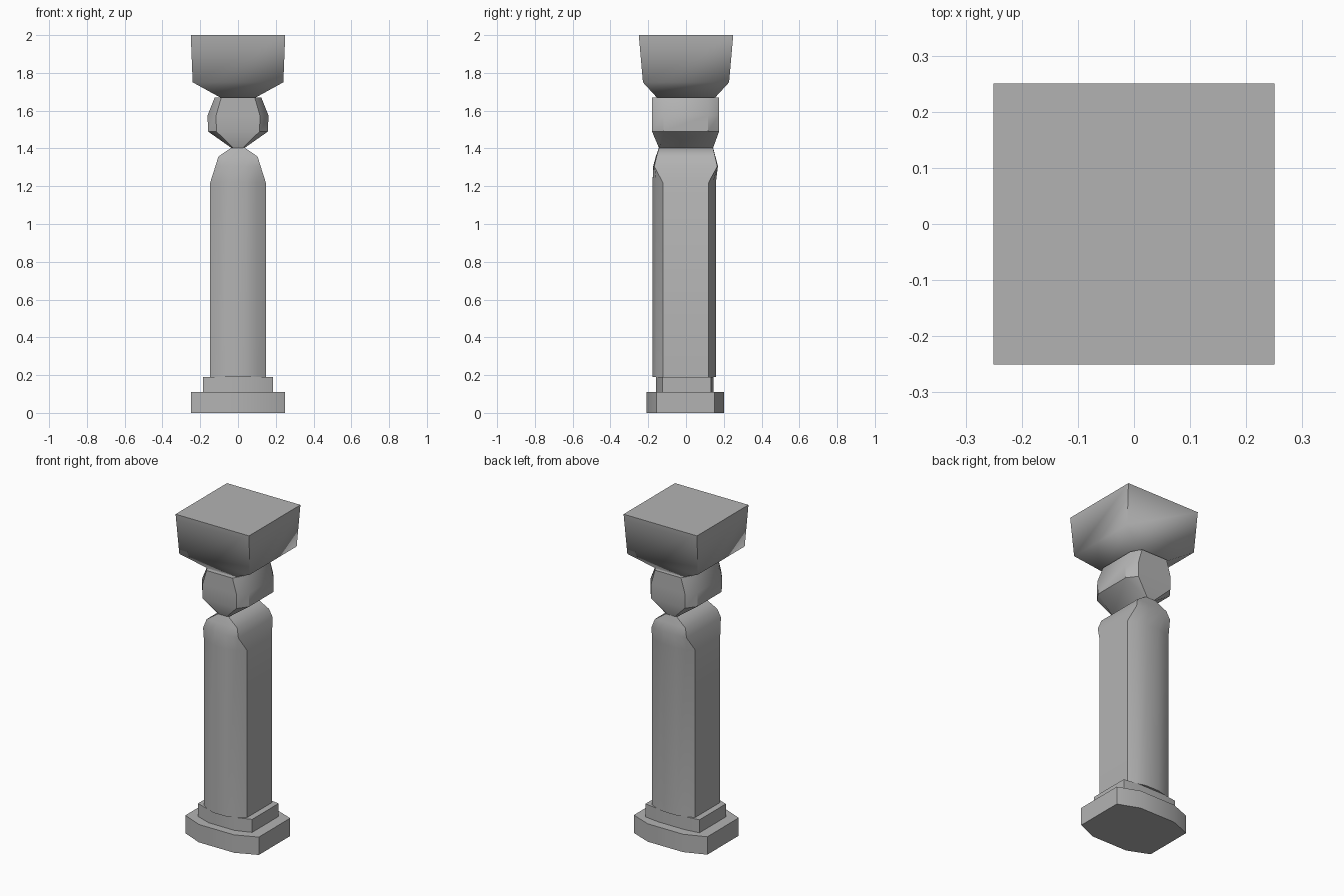
import bpy, math

if "Cube" in bpy.data.objects:
    bpy.data.objects.remove(bpy.data.objects["Cube"])

# Cross-section types: (position along x, share of the bow) from one side to the other
FACET = [(-1, 0), (-0.48, 1), (0.48, 1), (1, 0)]
BULB = [(-1, 0), (-0.72, 1), (0.72, 1), (1, 0)]
ROUND = [(-1, 0), (-0.68, 0.62), (-0.3, 1), (0.3, 1), (0.68, 0.62), (1, 0)]
SQUARE = [(-1, 0), (1, 0)]

# Dark grey stone
stone = bpy.data.materials.new("stone")
stone.diffuse_color = (0.45, 0.45, 0.45, 1)
stone.use_nodes = True
stone.node_tree.nodes["Principled BSDF"].inputs["Base Color"].default_value = stone.diffuse_color


def loft(name, bow, rings, smooth):
    """Ring: z, half width, front corner y, front bow y, back corner y, back bow y."""
    verts, faces = [], []
    for z, hx, fc, fb, bc, bb in rings:
        verts += [(u * hx, -(fc + (fb - fc) * w), z) for u, w in bow]
        verts += [(-u * hx, bc + (bb - bc) * w, z) for u, w in bow]
    n = 2 * len(bow)
    for k in range(len(rings) - 1):
        a, b = k * n, (k + 1) * n
        for i in range(n):
            j = (i + 1) % n
            faces.append((a + i, a + j, b + j, b + i))
    faces.append(tuple(reversed(range(n))))
    faces.append(tuple(range(len(verts) - n, len(verts))))
    mesh = bpy.data.meshes.new(name)
    mesh.from_pydata(verts, [], faces)
    mesh.materials.append(stone)
    obj = bpy.data.objects.new(name, mesh)
    bpy.context.collection.objects.link(obj)
    bpy.ops.object.select_all(action='DESELECT')
    obj.select_set(True)
    bpy.context.view_layer.objects.active = obj
    bpy.ops.object.shade_smooth_by_angle(angle=math.radians(smooth))
    return obj


# Stepped base
loft("base_slab", FACET, [(z, 0.25, 0.155, 0.21, 0.15, 0.2) for z in (0, 0.11)], 30)
loft("base_step", FACET, [(z, 0.184, 0.125, 0.16, 0.132, 0.145) for z in (0.11, 0.19)], 30)

# Shaft with pinched top
loft("shaft", ROUND, [
    (0.19, 0.147, 0.123, 0.177, 0.12, 0.158),
    (1.22, 0.147, 0.123, 0.177, 0.12, 0.158),
    (1.305, 0.12, 0.168, 0.174, 0.166, 0.169),
    (1.357, 0.104, 0.156, 0.16, 0.154, 0.156),
    (1.405, 0.034, 0.142, 0.143, 0.142, 0.143)], 45)

# Faceted bulb under the capital
loft("neck_bulb", BULB, [
    (1.402, 0.034, 0.142, 0.143, 0.142, 0.143),
    (1.49, 0.159, 0.12, 0.18, 0.117, 0.175),
    (1.575, 0.161, 0.12, 0.18, 0.117, 0.175),
    (1.67, 0.123, 0.12, 0.18, 0.117, 0.175)], 35)

# Flared square capital
loft("capital", SQUARE, [
    (1.665, 0.085, 0.15, 0.15, 0.15, 0.15),
    (1.75, 0.24, 0.228, 0.228, 0.228, 0.228),
    (2.0, 0.25, 0.25, 0.25, 0.25, 0.25)], 65)
